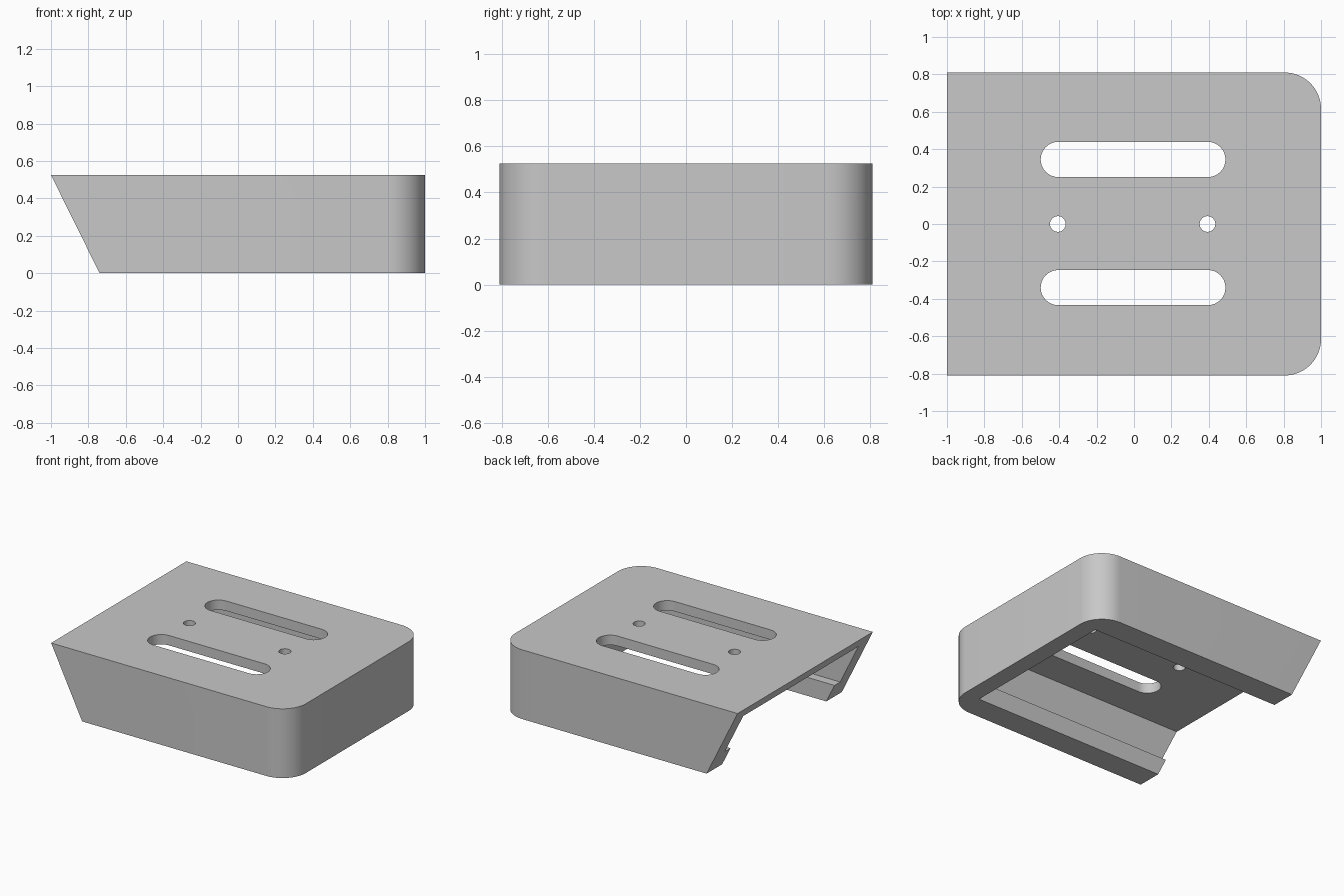
import bpy
import bmesh
from math import cos, sin, pi

if "Cube" in bpy.data.objects:
    bpy.data.objects.remove(bpy.data.objects["Cube"], do_unlink=True)

HALF_Y, HEIGHT = 0.81, 0.525
RADIUS = 0.195
FOOT_X = -0.74          # where the slanted open end meets the ground

grey = bpy.data.materials.new("plain grey")
grey.use_nodes = True
colour = (0.58, 0.58, 0.58, 1)
grey.diffuse_color = colour
grey.node_tree.nodes["Principled BSDF"].inputs["Base Color"].default_value = colour


def arc(cx, cy, r, start, sweep, steps):
    """Points on an arc, counter-clockwise."""
    return [(cx + r * cos(start + sweep * i / steps),
             cy + r * sin(start + sweep * i / steps)) for i in range(steps + 1)]


def prism(name, outline, z0, z1):
    """Extrude a counter-clockwise outline from z0 to z1."""
    bm = bmesh.new()
    base = bm.faces.new([bm.verts.new((x, y, z0)) for x, y in outline])
    top = bmesh.ops.extrude_face_region(bm, geom=[base], use_keep_orig=True)["geom"]
    for v in top:
        if isinstance(v, bmesh.types.BMVert):
            v.co.z = z1
    bmesh.ops.recalc_face_normals(bm, faces=bm.faces)
    mesh = bpy.data.meshes.new(name)
    bm.to_mesh(mesh)
    bm.free()
    obj = bpy.data.objects.new(name, mesh)
    bpy.context.collection.objects.link(obj)
    mesh.materials.append(grey)
    return obj


def box(name, x0, x1, half_y, z0, z1):
    return prism(name, [(x0, -half_y), (x1, -half_y), (x1, half_y), (x0, half_y)], z0, z1)


def slot(name, x0, x1, y, r):
    """Round-ended cutter; equal x0 and x1 give a round hole."""
    ends = arc(x1, y, r, -pi / 2, pi, 16) + arc(x0, y, r, pi / 2, pi, 16)
    if x0 == x1:
        ends = arc(x0, y, r, 0, 2 * pi, 32)[:-1]
    return prism(name, ends, 0.35, 0.7)


# Outer body: two rounded corners, slanted open end
cx, cy = 1 - RADIUS, HALF_Y - RADIUS
outline = ([(-1, -HALF_Y)] + arc(cx, -cy, RADIUS, -pi / 2, pi / 2, 16)
           + arc(cx, cy, RADIUS, 0, pi / 2, 16) + [(-1, HALF_Y)])
body = prism("cover_body", outline, 0, HEIGHT)
for v in body.data.vertices:
    if v.co.x < -0.9 and v.co.z < 0.1:
        v.co.x = FOOT_X

# Cavity, narrower at the bottom to leave a ledge on each side wall, then openings
cutters = [
    box("cavity_cutter", -1.5, 0.87, 0.69, 0.14, 0.45),
    box("lower_cavity_cutter", -1.6, 0.87, 0.623, -0.2, 0.3),
    slot("back_slot_cutter", -0.405, 0.395, 0.345, 0.094),
    slot("front_slot_cutter", -0.405, 0.395, -0.34, 0.094),
    slot("right_hole_cutter", -0.407, -0.407, 0, 0.042),
    slot("left_hole_cutter", 0.393, 0.393, 0, 0.042),
]
bpy.ops.object.select_all(action="DESELECT")
bpy.context.view_layer.objects.active = body
body.select_set(True)
for cutter in cutters:
    mod = body.modifiers.new(cutter.name, "BOOLEAN")
    mod.operation = "DIFFERENCE"
    mod.solver = "EXACT"
    mod.object = cutter
    bpy.ops.object.modifier_apply(modifier=mod.name)
    bpy.data.objects.remove(cutter, do_unlink=True)

bpy.ops.object.shade_smooth_by_angle(angle=pi / 6)
